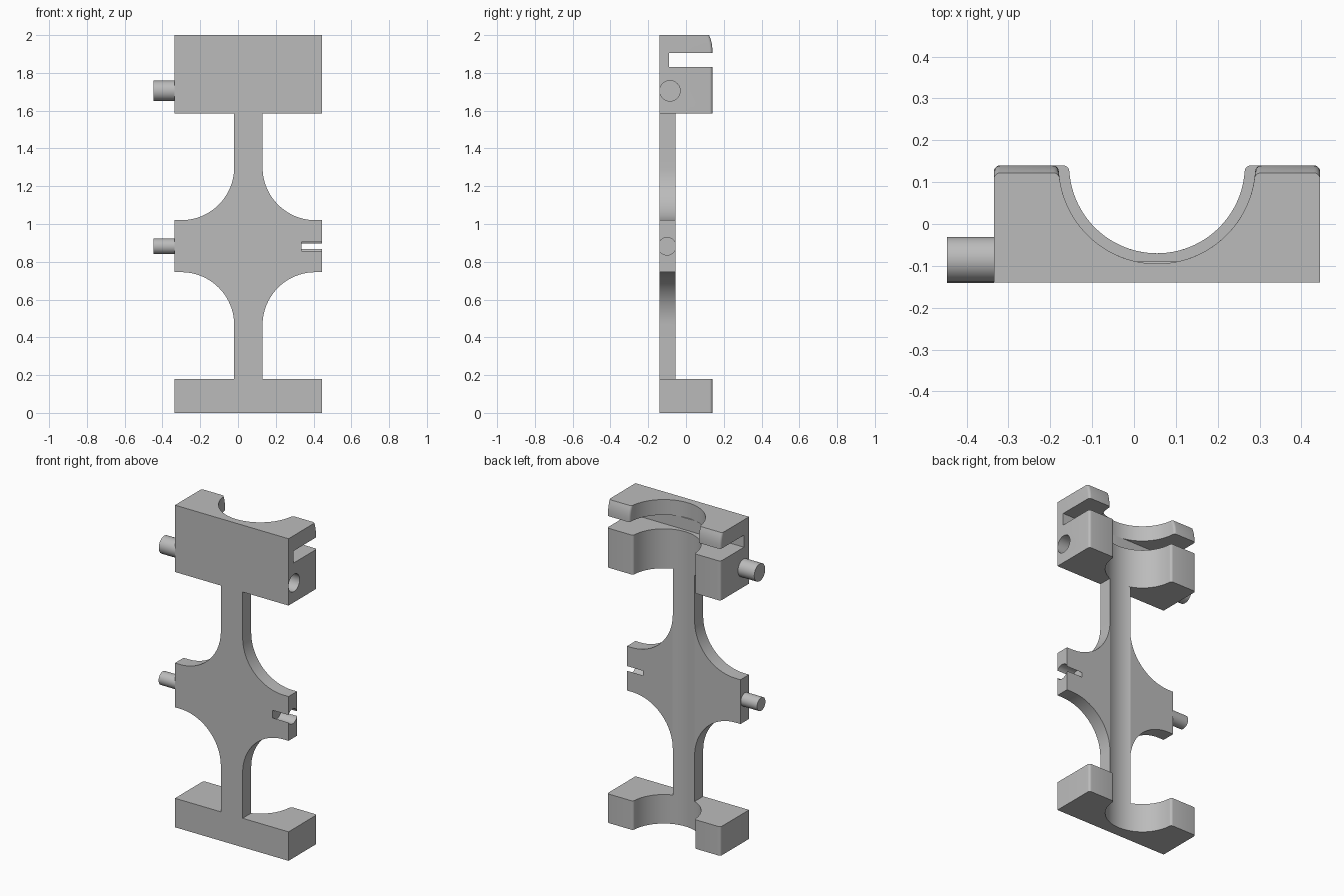
import bpy, bmesh, math
from mathutils import Matrix

if "Cube" in bpy.data.objects:
    bpy.data.objects.remove(bpy.data.objects["Cube"])

CX, FRONT, BACK = 0.055, -0.14, 0.14   # body centre line, front and back planes
HALF = 0.39                            # half width of the body
R = 0.21                               # radius of the cradle channel

gray = bpy.data.materials.new("light gray")
gray.diffuse_color = (0.5, 0.5, 0.5, 1)
gray.use_nodes = True
gray.node_tree.nodes["Principled BSDF"].inputs["Base Color"].default_value = gray.diffuse_color


def finish(bm, name):
    bmesh.ops.recalc_face_normals(bm, faces=bm.faces)
    me = bpy.data.meshes.new(name)
    bm.to_mesh(me)
    bm.free()
    ob = bpy.data.objects.new(name, me)
    bpy.context.collection.objects.link(ob)
    me.materials.append(gray)
    return ob


def loft(name, rings):
    bm = bmesh.new()
    loops = [[bm.verts.new(p) for p in ring] for ring in rings]
    n = len(loops[0])
    for a, b in zip(loops, loops[1:]):
        for i in range(n):
            j = (i + 1) % n
            bm.faces.new((a[i], a[j], b[j], b[i]))
    bm.faces.new(loops[0])
    bm.faces.new(loops[-1])
    return finish(bm, name)


def arc(cx, cy, r, a0, a1, n):
    return [(cx + r * math.cos(math.radians(a0 + (a1 - a0) * i / n)),
             cy + r * math.sin(math.radians(a0 + (a1 - a0) * i / n))) for i in range(n + 1)]


def cradle(z, r=R, back=BACK, f=0.015):
    """Horizontal C section with rounded rear corners."""
    dip = math.degrees(math.asin((BACK - back + f) / r))
    inner = r * math.cos(math.radians(dip))
    half = [(HALF, FRONT)]
    half += arc(HALF - f, back - f, f, 0, 90, 5)
    half += arc(inner + f, back - f, f, 90, 180, 5)
    half += arc(0, BACK, r, -dip, -90, 24)[1:]
    pts = half + [(-x, y) for x, y in half[-2::-1]]
    return [(CX + x, y, z) for x, y in pts]


def cylinder(name, x0, x1, y, z, r):
    bm = bmesh.new()
    bmesh.ops.create_cone(bm, cap_ends=True, segments=48, radius1=r, radius2=r, depth=x1 - x0,
                          matrix=Matrix.Translation(((x0 + x1) / 2, y, z)) @ Matrix.Rotation(math.pi / 2, 4, 'Y'))
    return finish(bm, name)


def box(name, x0, x1, y0, y1, z0, z1):
    return loft(name, [[(x0, y0, z), (x1, y0, z), (x1, y1, z), (x0, y1, z)] for z in (z0, z1)])


def cut(ob, cutter):
    mod = ob.modifiers.new("cut", 'BOOLEAN')
    mod.operation, mod.solver, mod.object = 'DIFFERENCE', 'EXACT', cutter
    bpy.context.view_layer.objects.active = ob
    bpy.ops.object.modifier_apply(modifier=mod.name)
    bpy.data.objects.remove(cutter)


# Lower cradle block
lower = loft("lower_cradle", [cradle(0), cradle(0.18)])

# Upper cradle block: wider channel and curved rear edge above the slot
rings = [cradle(1.585), cradle(1.90), cradle(1.905, 0.235)]
for i in range(1, 7):
    t = i / 6
    rings.append(cradle(1.905 + 0.095 * t, 0.235, BACK - 0.018 * t ** 2.5))
upper = loft("upper_cradle", rings)
cut(upper, box("slot_cutter", -1, 1, -0.09, 1, 1.83, 1.905))
cut(upper, cylinder("socket_cutter", 0.33, 0.6, -0.085, 1.705, 0.054))

# Post with flared middle plate
half = [(0.075, 0.18)] + arc(0.355, 0.465, 0.28, 180, 90, 20) + [(HALF, 0.745), (HALF, 1.02)]
half += arc(0.355, 1.30, 0.28, 270, 180, 20) + [(0.075, 1.585)]
outline = half + [(-x, z) for x, z in reversed(half)]
post = loft("post_plate", [[(CX + x, y, z) for x, z in outline] for y in (FRONT, -0.056)])
channel = loft("channel_cutter", [[(x, y, z) for x, y in arc(CX, BACK, R, 0, 356.25, 95)]
                                  for z in (-0.1, 2.1)])
cut(post, channel)
cut(post, cylinder("notch_cutter", 0.335, 0.6, -0.10, 0.882, 0.0465))

# Locating pins on the left side
pins = [cylinder("upper_pin", -0.447, -0.335, -0.085, 1.705, 0.054),
        cylinder("middle_pin", -0.447, -0.335, -0.10, 0.882, 0.041)]

# Smooth curves, crisp edges
for ob in [lower, upper, post] + pins:
    bpy.ops.object.select_all(action='DESELECT')
    ob.select_set(True)
    bpy.context.view_layer.objects.active = ob
    bpy.ops.object.shade_smooth_by_angle(angle=math.radians(30))
